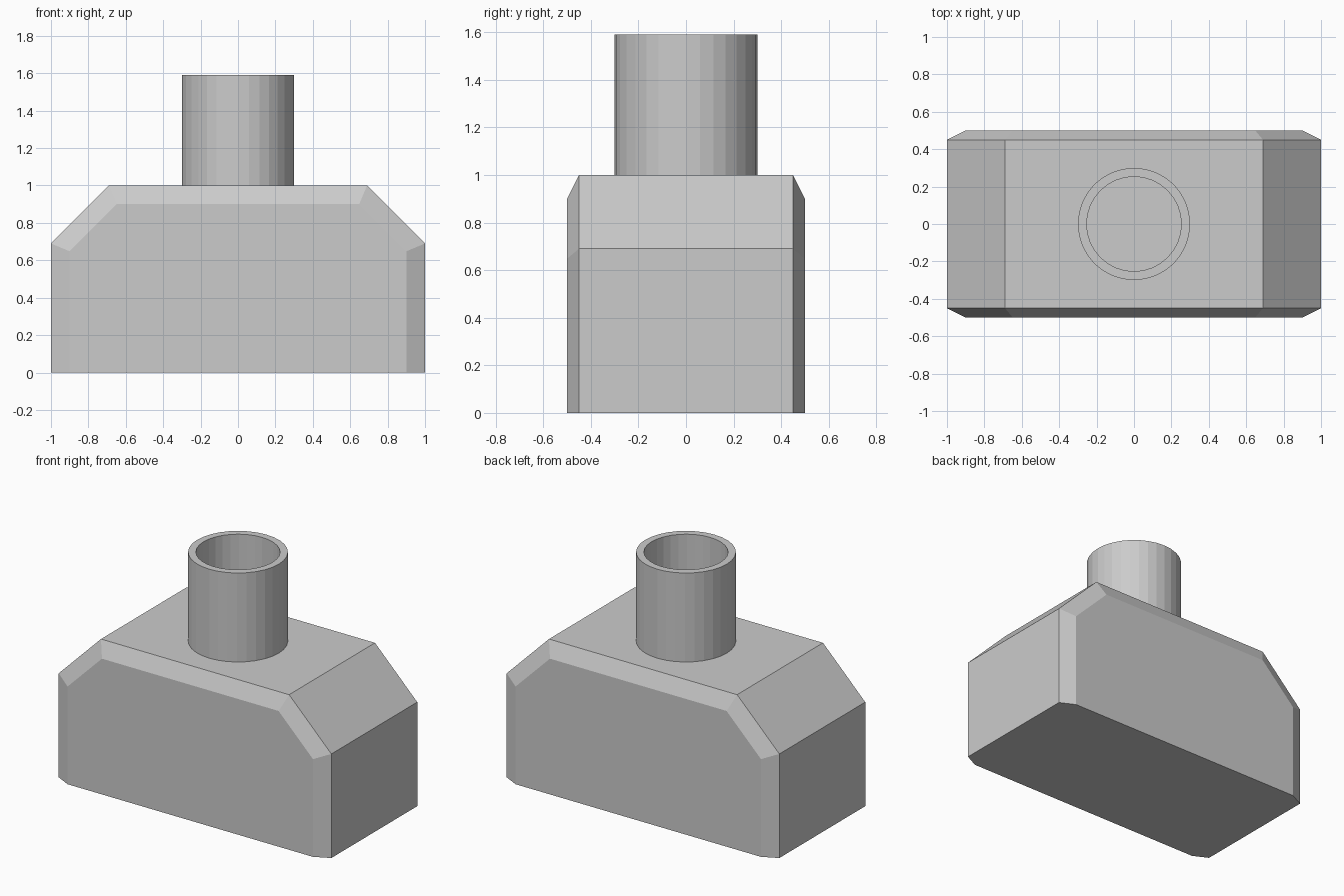
import bpy, bmesh
from math import cos, sin, tau

if "Cube" in bpy.data.objects:
    bpy.data.objects.remove(bpy.data.objects["Cube"])


def loft(name, rings, cap_ends):
    """Join equal-length rings of points in order; cap the ends or close the loop."""
    bm = bmesh.new()
    loops = [[bm.verts.new(p) for p in ring] for ring in rings]
    n = len(loops[0])
    pairs = list(zip(loops, loops[1:]))
    if cap_ends:
        bm.faces.new(loops[0])
        bm.faces.new(loops[-1])
    else:
        pairs.append((loops[-1], loops[0]))
    for a, b in pairs:
        for i in range(n):
            j = (i + 1) % n
            bm.faces.new((a[i], a[j], b[j], b[i]))
    bmesh.ops.recalc_face_normals(bm, faces=bm.faces)
    mesh = bpy.data.meshes.new(name)
    bm.to_mesh(mesh)
    bm.free()
    obj = bpy.data.objects.new(name, mesh)
    bpy.context.collection.objects.link(obj)
    return obj


def body_ring(y, w, top, shoulder_x, shoulder_z):
    """Symmetric outline with sloped shoulders."""
    half = [(w, 0), (w, shoulder_z), (shoulder_x, top)]
    outline = half + [(-x, z) for x, z in reversed(half)]
    return [(x, y, z) for x, z in outline]


def circle(r, z, sides=32):
    return [(r * cos(tau * i / sides), r * sin(tau * i / sides), z)
            for i in range(sides)]


# Body: full outline in the middle, inset outline on front and back faces
full = (1.0, 1.0, 0.69, 0.69)
inset = (0.9, 0.9, 0.648, 0.648)
loft("body", [body_ring(-0.5, *inset), body_ring(-0.45, *full),
              body_ring(0.45, *full), body_ring(0.5, *inset)], True)

# Neck: hollow pipe, its base sunk slightly into the body
loft("neck_pipe", [circle(0.3, 0.98), circle(0.3, 1.59),
                   circle(0.253, 1.59), circle(0.253, 0.98)], False)
